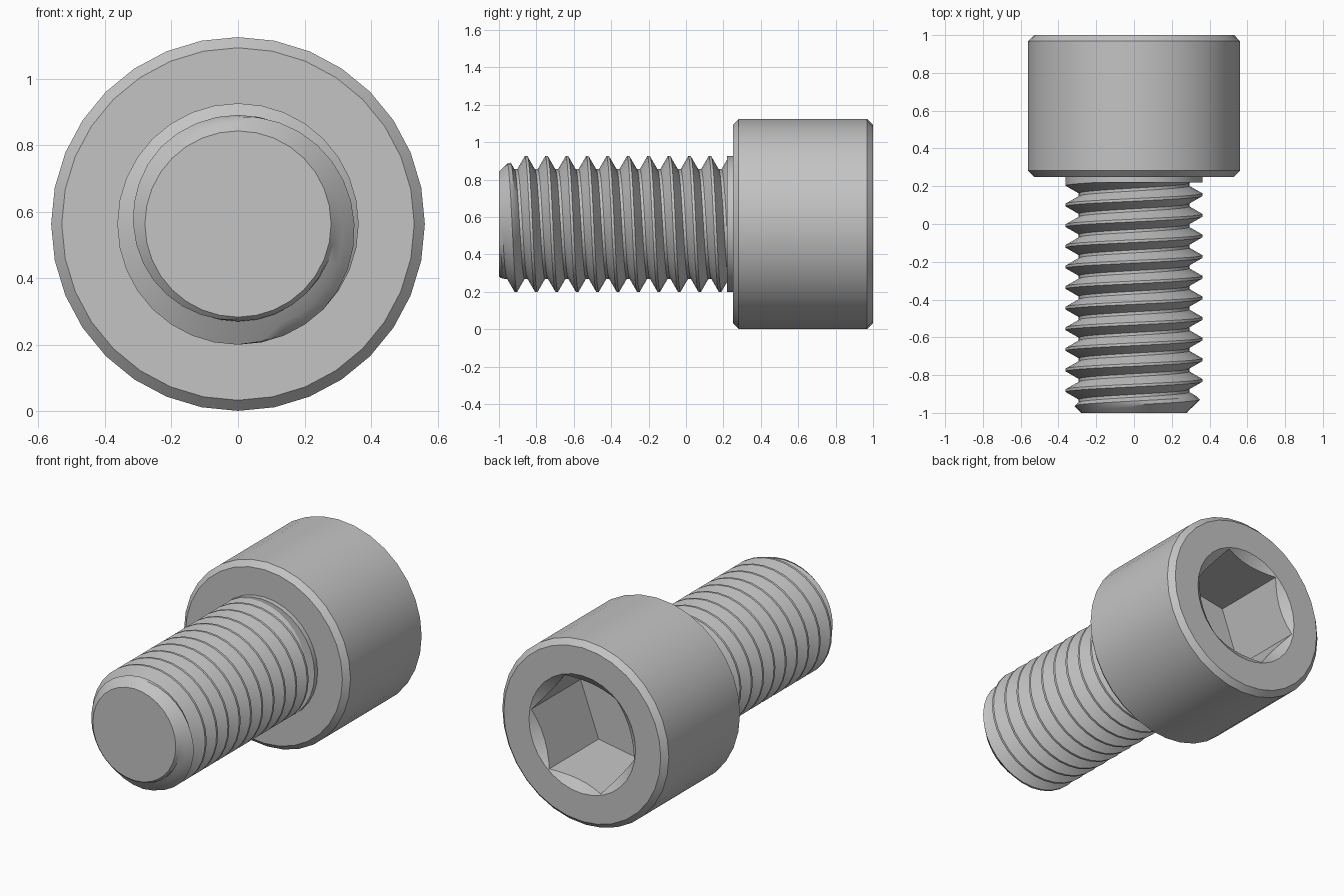
import bpy, bmesh, math

if "Cube" in bpy.data.objects:
    bpy.data.objects.remove(bpy.data.objects["Cube"])

CZ = 0.563                      # height of the screw axis
SEG = 32
PITCH, CREST, ROOT = 0.1092, 0.363, 0.293

steel = bpy.data.materials.new("grey steel")
steel.diffuse_color = (0.55, 0.55, 0.55, 1)
steel.use_nodes = True
steel.node_tree.nodes["Principled BSDF"].inputs["Base Color"].default_value = steel.diffuse_color


def point(r, t, y):
    return (r * math.sin(t), y, CZ + r * math.cos(t))


def finish(name, bm):
    bmesh.ops.recalc_face_normals(bm, faces=bm.faces)
    me = bpy.data.meshes.new(name)
    bm.to_mesh(me)
    bm.free()
    ob = bpy.data.objects.new(name, me)
    bpy.context.collection.objects.link(ob)
    me.materials.append(steel)
    return ob


def lathe(name, profile, seg=SEG, start=0.0):
    """Closed solid turned about the screw axis from (radius, y) points."""
    bm = bmesh.new()
    rings = [[bm.verts.new(point(r, start + math.tau * i / seg, y)) for i in range(seg)]
             for r, y in profile]
    for a, b in zip(rings, rings[1:]):
        for i in range(seg):
            k = (i + 1) % seg
            bm.faces.new((a[i], a[k], b[k], b[i]))
    bm.faces.new(rings[0])
    bm.faces.new(rings[-1])
    return finish(name, bm)


def smooth(ob):
    ob.data.shade_smooth()
    ob.data.set_sharp_from_angle(angle=math.radians(30))


# Head with chamfered rims
head = lathe("head", [(0.53, 0.25), (0.562, 0.282), (0.562, 0.968), (0.53, 1.0)])

# Hexagonal socket with a conical mouth
cutters = [
    lathe("socket_cutter", [(0.353, 0.52), (0.353, 1.1)], 6, math.radians(80.2)),
    lathe("mouth_cutter", [(0.28, 0.94), (0.36, 1.0), (0.40, 1.03)]),
]
for c in cutters:
    c.hide_render = True
    mod = head.modifiers.new("cut", 'BOOLEAN')
    mod.operation = 'DIFFERENCE'
    mod.solver = 'EXACT'
    mod.object = c
    bpy.context.view_layer.objects.active = head
    bpy.ops.object.modifier_apply(modifier=mod.name)
for c in cutters:
    bpy.data.objects.remove(c)
smooth(head)


# Threaded shank: helical rows, clamped flat at both ends, chamfered tip
def thread_radius(t, y):
    u = (y + 0.855) / PITCH - t / math.tau
    d = abs(u - round(u)) * PITCH
    f = min(max((d - 0.007) / 0.04, 0), 1)
    return min(CREST + (ROOT - CREST) * f, 0.28 + (y + 1.0))


offsets = [0.007, 0.027, 0.047, PITCH - 0.047, PITCH - 0.027, PITCH - 0.007]
rows = [-0.855 + k * PITCH + o for k in range(-4, 13) for o in offsets]
bm = bmesh.new()
cols = []
for i in range(SEG + 1):
    t = math.tau * i / SEG
    col = []
    for base in rows:
        y = min(max(base + PITCH * i / SEG, -1.0), 0.26)
        col.append(bm.verts.new(point(thread_radius(t, y), t, y)))
    cols.append(col)
for a, b in zip(cols, cols[1:]):
    for j in range(len(rows) - 1):
        if a[j + 1].co.y - a[j].co.y > 1e-6 or b[j + 1].co.y - b[j].co.y > 1e-6:
            bm.faces.new((a[j], a[j + 1], b[j + 1], b[j]))
bmesh.ops.delete(bm, geom=[v for v in bm.verts if not v.link_faces], context='VERTS')
bmesh.ops.remove_doubles(bm, verts=bm.verts, dist=1e-4)
# flat tip
rim = [v for v in bm.verts if v.co.y < -0.9999]
rim.sort(key=lambda v: math.atan2(v.co.x, v.co.z - CZ))
bm.faces.new(rim)
shank = finish("threaded_shank", bm)
smooth(shank)

# Plain collar where the thread meets the head
collar = lathe("collar", [(CREST, 0.22), (CREST, 0.26)])
smooth(collar)
